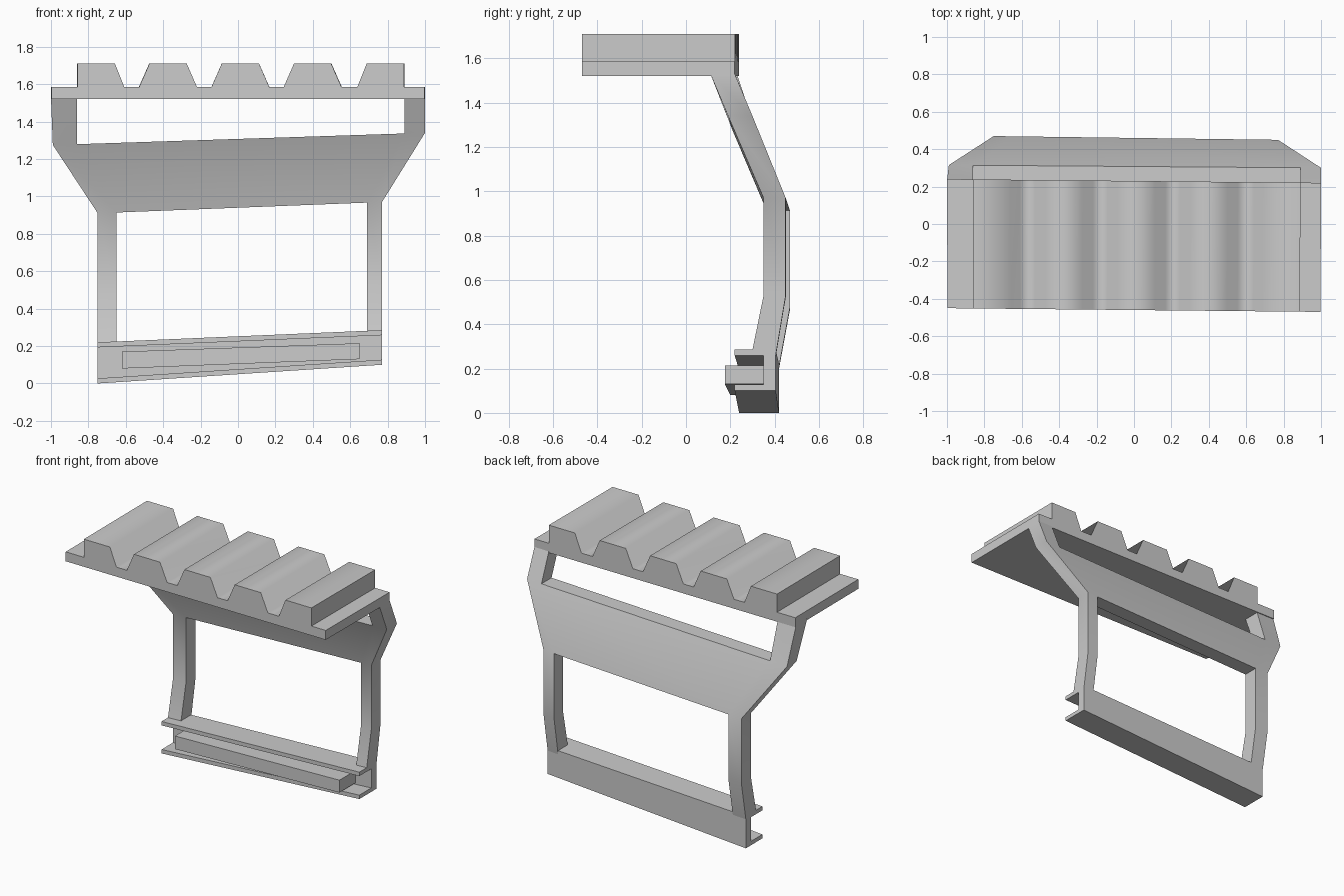
import bpy, bmesh
from math import radians

if "Cube" in bpy.data.objects:
    bpy.data.objects.remove(bpy.data.objects["Cube"])


def finish(name, bm, angle=50):
    bmesh.ops.recalc_face_normals(bm, faces=bm.faces)
    me = bpy.data.meshes.new(name)
    bm.to_mesh(me)
    bm.free()
    ob = bpy.data.objects.new(name, me)
    bpy.context.collection.objects.link(ob)
    bpy.ops.object.select_all(action='DESELECT')
    ob.select_set(True)
    bpy.context.view_layer.objects.active = ob
    bpy.ops.object.shade_smooth_by_angle(angle=radians(angle))
    return ob


def loft(name, ring_a, ring_b, angle=50):
    """Join two matching outlines into a closed solid."""
    bm = bmesh.new()
    a = [bm.verts.new(p) for p in ring_a]
    b = [bm.verts.new(p) for p in ring_b]
    bm.faces.new(a)
    bm.faces.new(b[::-1])
    n = len(a)
    for i in range(n):
        j = (i + 1) % n
        bm.faces.new((a[i], b[i], b[j], a[j]))
    return finish(name, bm, angle)


# Ridged top plate: one profile run from front to back
low, base, top = 1.52, 1.585, 1.71
profile = [(-1, low), (-1, base), (-0.86, base), (-0.86, top), (-0.66, top), (-0.61, base)]
for c in (-0.375, 0.013, 0.40):
    profile += [(c - 0.155, base), (c - 0.10, top), (c + 0.10, top), (c + 0.155, base)]
profile += [(0.64, base), (0.69, top), (0.89, top), (0.89, base), (1, base), (1, low)]
loft("ridged_plate",
     [(x * 0.997, -0.46 - 0.01 * x, z) for x, z in profile],
     [(x, 0.23 - 0.01 * x, z) for x, z in profile], 70)

# Bent back frame: rows of outer/inner x, then left and right (z, front y, back y)
rows = [
    ((-1.00, -0.86, 0.89, 1.00), (1.53, 0.11, 0.23), (1.53, 0.11, 0.22)),
    ((-0.99, -0.86, 0.89, 1.00), (1.275, 0.21, 0.315), (1.34, 0.19, 0.30)),
    ((-0.75, -0.65, 0.69, 0.77), (0.91, 0.365, 0.47), (0.97, 0.35, 0.45)),
    ((-0.75, -0.65, 0.69, 0.77), (0.47, 0.365, 0.47), (0.53, 0.35, 0.45)),
    ((-0.75, -0.65, 0.69, 0.77), (0.20, 0.305, 0.42), (0.26, 0.295, 0.405)),
]
bm = bmesh.new()
front, back = [], []
for xs, left, right in rows:
    f, b = [], []
    for x in xs:
        t = (x - xs[0]) / (xs[-1] - xs[0])
        z, yf, yb = (l + (r - l) * t for l, r in zip(left, right))
        f.append(bm.verts.new((x, yf, z)))
        b.append(bm.verts.new((x, yb, z)))
    front.append(f)
    back.append(b)
cells = {(r, c) for r in range(4) for c in range(3) if c != 1 or r == 1}
for r, c in cells:
    corners = [(r, c), (r, c + 1), (r + 1, c + 1), (r + 1, c)]
    bm.faces.new([front[i][j] for i, j in corners])
    bm.faces.new([back[i][j] for i, j in corners[::-1]])
    neighbours = [(r - 1, c), (r, c + 1), (r + 1, c), (r, c - 1)]
    for k, cell in enumerate(neighbours):
        if cell not in cells:
            (i, j), (m, n) = corners[k], corners[(k + 1) % 4]
            bm.faces.new((front[i][j], back[i][j], back[m][n], front[m][n]))
finish("back_frame", bm)


# Tilted bottom channel, open toward the front
def channel(x, y0, y1, z0, z1, wall=0.055, lip=0.027):
    yi = y1 - wall
    return [(x, y, z) for y, z in (
        (y1, z0), (y0, z0), (y0, z0 + lip), (yi, z0 + lip),
        (yi, z1 - lip), (y0, z1 - lip), (y0, z1), (y1, z1))]


loft("bottom_channel", channel(-0.75, 0.24, 0.42, 0.0, 0.22),
     channel(0.77, 0.22, 0.405, 0.10, 0.285))


# Bar held inside the channel
def bar(x, y0, y1, z0, z1):
    return [(x, y0, z0), (x, y1, z0), (x, y1, z1), (x, y0, z1)]


loft("inner_bar", bar(-0.62, 0.20, 0.38, 0.08, 0.17),
     bar(0.65, 0.175, 0.37, 0.13, 0.215))
